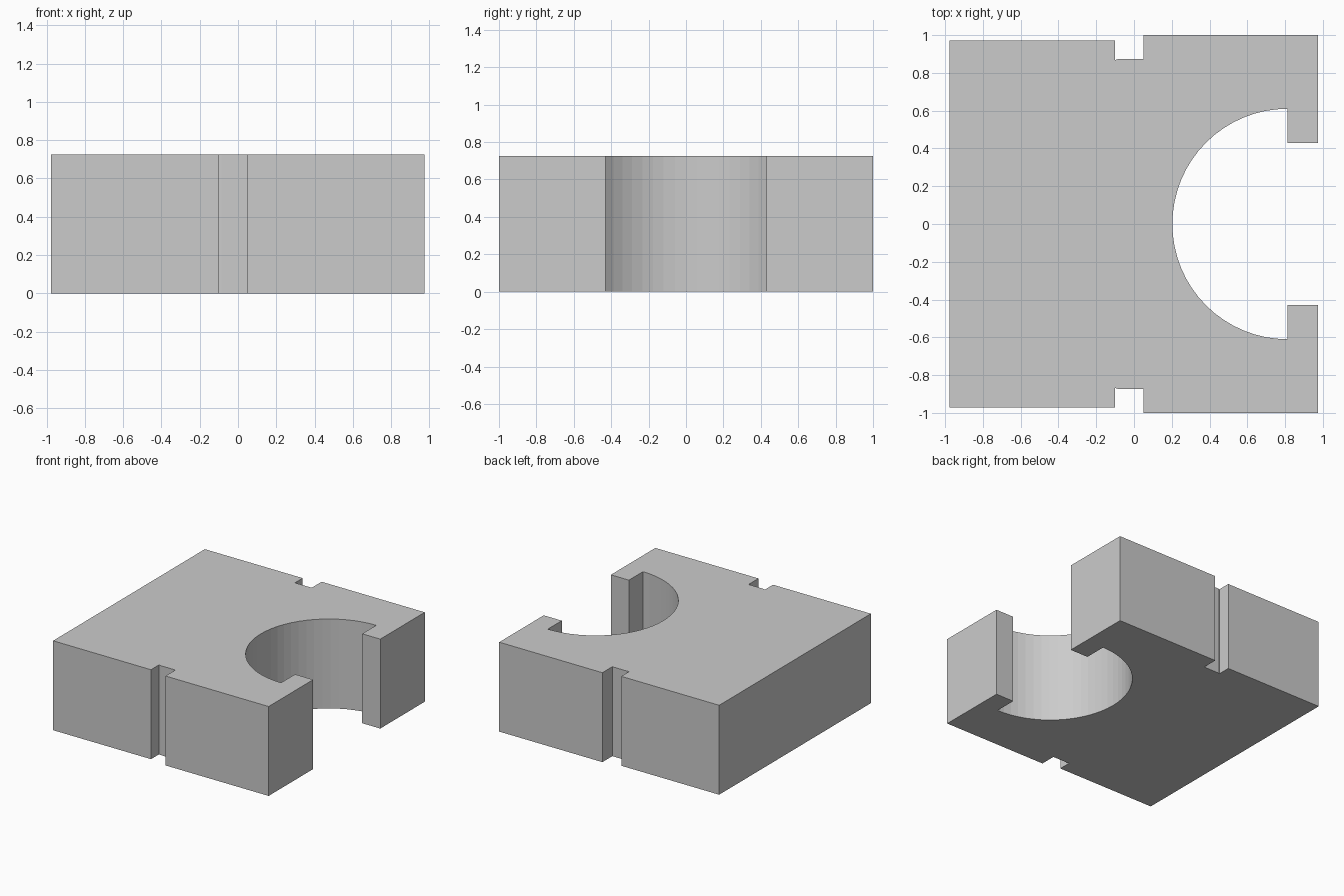
import bpy, bmesh
from math import cos, sin, pi

if "Cube" in bpy.data.objects:
    bpy.data.objects.remove(bpy.data.objects["Cube"])

HEIGHT = 0.725
RADIUS = 0.61
CENTRE_X = 0.813
ARC_STEPS = 16  # facets per quarter circle

# Upper half of the outline: bore arc, clamp lip, side wall with notch, back wall
half = [(CENTRE_X - RADIUS * cos(a), RADIUS * sin(a))
        for a in (pi / 2 * i / ARC_STEPS for i in range(ARC_STEPS + 1))]
half += [(CENTRE_X, 0.43), (0.975, 0.43), (0.975, 1.0), (0.05, 1.0),
         (0.05, 0.873), (-0.085, 0.873), (-0.1, 0.868), (-0.1, 0.972), (-0.978, 0.972)]

# Mirror across y = 0, skipping the shared point at the bore's deepest spot
outline = half + [(x, -y) for x, y in reversed(half[1:])]

# Extrude the outline into the block
bm = bmesh.new()
base = bm.faces.new([bm.verts.new((x, y, 0)) for x, y in outline])
result = bmesh.ops.extrude_face_region(bm, geom=[base], use_keep_orig=True)
top = [v for v in result["geom"] if isinstance(v, bmesh.types.BMVert)]
bmesh.ops.translate(bm, verts=top, vec=(0, 0, HEIGHT))
bmesh.ops.recalc_face_normals(bm, faces=bm.faces)

mesh = bpy.data.meshes.new("notched_block")
bm.to_mesh(mesh)
bm.free()
block = bpy.data.objects.new("notched_block", mesh)
bpy.context.collection.objects.link(block)
